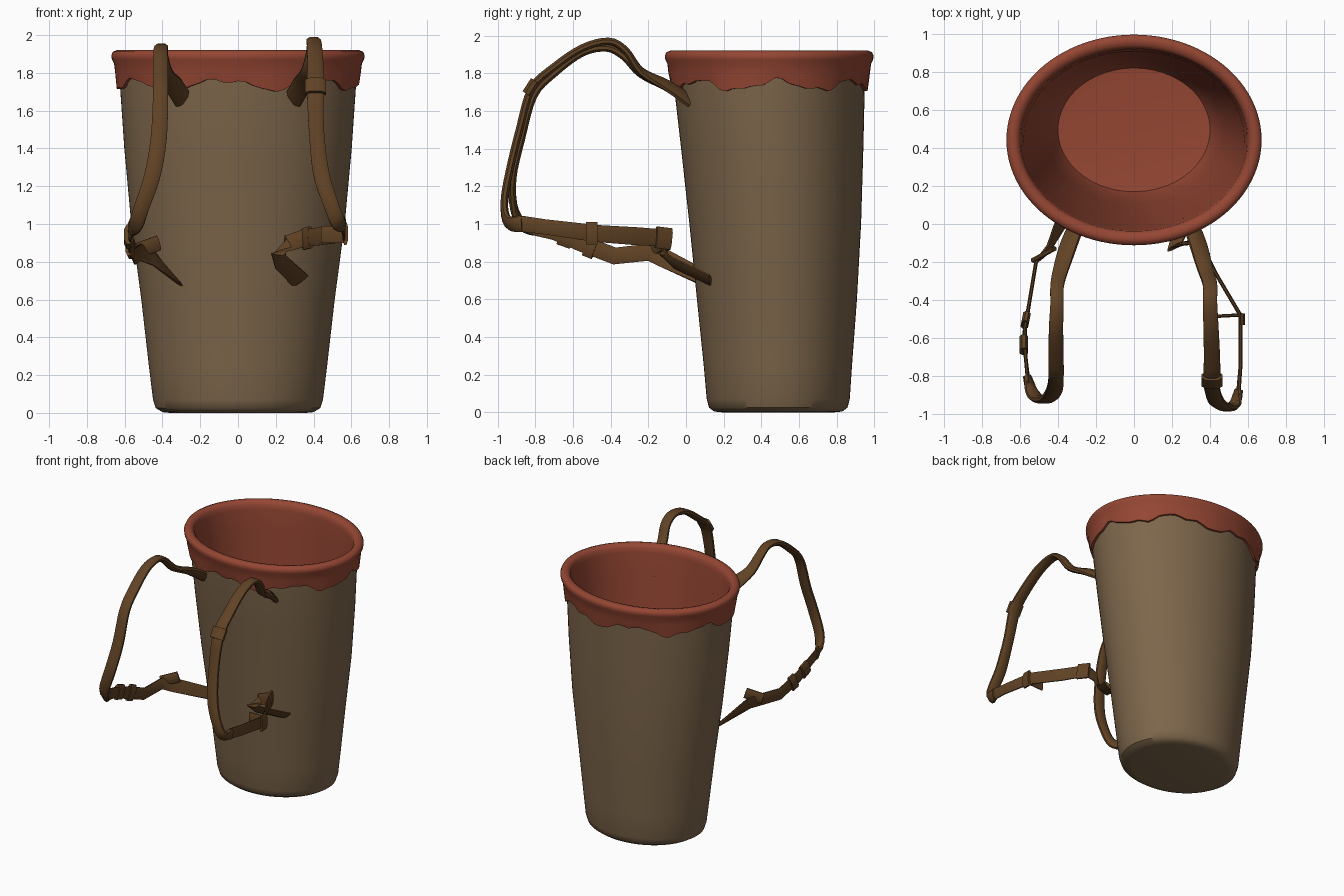
import bpy, bmesh, math
from mathutils import Vector


def material(name, rgb):
    m = bpy.data.materials.new(name)
    m.diffuse_color = (*rgb, 1)
    return m


TAN = material("tan_wicker", (0.205, 0.133, 0.070))
RED = material("red_cloth", (0.300, 0.062, 0.033))
BROWN = material("brown_leather", (0.118, 0.055, 0.018))


def loft(name, rings, mat, cap_start=True, cap_end=True, angle=40):
    """Skin closed rings that all have the same point count."""
    bm = bmesh.new()
    vs = [[bm.verts.new(p) for p in r] for r in rings]
    n = len(vs[0])
    for a, b in zip(vs, vs[1:]):
        for i in range(n):
            j = (i + 1) % n
            bm.faces.new((a[i], a[j], b[j], b[i]))
    if cap_start:
        bm.faces.new(vs[0][::-1])
    if cap_end:
        bm.faces.new(vs[-1])
    bmesh.ops.recalc_face_normals(bm, faces=bm.faces)
    me = bpy.data.meshes.new(name)
    bm.to_mesh(me)
    bm.free()
    me.materials.append(mat)
    ob = bpy.data.objects.new(name, me)
    bpy.context.collection.objects.link(ob)
    bpy.ops.object.select_all(action='DESELECT')
    ob.select_set(True)
    bpy.context.view_layer.objects.active = ob
    bpy.ops.object.shade_smooth_by_angle(angle=math.radians(angle))
    return ob


SEG = 96


def ellipse(rx, ry, cy, z):
    """Ring around the basket; z may be a function of the angle from the front."""
    out = []
    for i in range(SEG):
        t = 2 * math.pi * i / SEG
        out.append((rx * math.sin(t), cy - ry * math.cos(t), z(t) if callable(z) else z))
    return out


# Tapered oval basket body
loft("basket_body", [ellipse(*r) for r in [
    (.36, .30, .49, .0), (.40, .34, .49, .004), (.435, .368, .49, .025),
    (.450, .380, .49, .07), (.472, .394, .488, .25), (.512, .425, .483, .6),
    (.565, .456, .474, 1.0), (.602, .484, .458, 1.4), (.626, .508, .442, 1.75),
    (.628, .510, .442, 1.82)]], TAN, cap_end=False)


# Red cloth: ragged cuff, rolled rim, lining and inner floor in one skin
def ragged(t):
    return 1.737 + .026 * math.cos(7 * (t + .14)) + .010 * math.sin(16 * t) + .006 * math.sin(27 * t + 1)


loft("red_rim_and_lining", [ellipse(*r) for r in [
    (.620, .502, .442, ragged), (.642, .524, .442, ragged), (.650, .535, .442, 1.80),
    (.656, .541, .442, 1.85), (.668, .552, .442, 1.873), (.671, .554, .442, 1.893),
    (.662, .547, .442, 1.912), (.640, .525, .442, 1.921), (.615, .497, .442, 1.915),
    (.600, .480, .442, 1.895), (.594, .476, .442, 1.86), (.580, .464, .444, 1.7),
    (.535, .428, .470, 1.0), (.470, .380, .487, .4), (.425, .347, .495, .12),
    (.400, .325, .495, .065), (.36, .29, .495, .06)]], RED, cap_start=False, angle=50)


def catmull(pts, steps):
    """Smoothly resample a list of tuples."""
    out = []
    for i in range(len(pts) - 1):
        p0, p1, p2 = pts[max(i - 1, 0)], pts[i], pts[i + 1]
        p3 = pts[min(i + 2, len(pts) - 1)]
        for s in range(steps):
            t = s / steps
            out.append(tuple(.5 * (2 * b + (c - a) * t + (2 * a - 5 * b + 4 * c - d) * t * t
                                   + (3 * b - a - 3 * c + d) * t ** 3)
                             for a, b, c, d in zip(p0, p1, p2, p3)))
    return out + [pts[-1]]


def ribbon(name, pts, side, thick, steps):
    """Strap along (x, y, z, twist, width); twist 0 lies flat in x, 90 stands upright."""
    path = catmull(pts, steps) if steps > 1 else pts
    co = [Vector(p[:3]) for p in path]
    rings = []
    for i, p in enumerate(path):
        t = (co[min(i + 1, len(co) - 1)] - co[max(i - 1, 0)]).normalized()
        a = math.radians(p[3])
        w = Vector((side * math.cos(a), 0, math.sin(a)))
        w = (w - t * w.dot(t)).normalized()
        n = t.cross(w)
        rings.append([co[i] + w * u * p[4] / 2 + n * v * thick / 2 for u, v in
                      [(-1, -.4), (-.55, -1), (.55, -1), (1, -.4),
                       (1, .4), (.55, 1), (-.55, 1), (-1, .4)]])
    loft(name, rings, BROWN)


# Shoulder straps, arching from under the rim down to the outer corners
ribbon("right_shoulder_strap", [
    (.29, .02, 1.655, -40, .10), (.335, -.10, 1.735, -30, .10), (.375, -.24, 1.81, -10, .08),
    (.40, -.32, 1.92, 0, .075), (.40, -.41, 1.97, 0, .075), (.405, -.55, 1.935, 0, .08),
    (.41, -.70, 1.835, 0, .085), (.41, -.82, 1.72, 0, .09), (.415, -.885, 1.5, 0, .08),
    (.44, -.94, 1.27, 5, .085), (.49, -.965, 1.11, 20, .08), (.53, -.945, 1.01, 50, .08),
    (.552, -.87, 1.0, 85, .085)], 1, .04, 4)
ribbon("left_shoulder_strap", [
    (-.29, .02, 1.655, -40, .10), (-.34, -.10, 1.735, -30, .10), (-.385, -.24, 1.80, -10, .08),
    (-.405, -.33, 1.89, 0, .07), (-.405, -.42, 1.935, 0, .07), (-.41, -.55, 1.91, 0, .075),
    (-.41, -.70, 1.80, 0, .08), (-.41, -.81, 1.68, 0, .08), (-.42, -.875, 1.45, 0, .085),
    (-.455, -.92, 1.25, 5, .085), (-.51, -.915, 1.09, 20, .08), (-.54, -.87, 1.0, 50, .08),
    (-.562, -.80, .98, 85, .085)], -1, .04, 4)

# Lower straps: flat upright bands folding back into the basket
ribbon("right_lower_strap", [
    (.548, -.90, 1.005, 85, .085), (.56, -.75, .985, 90, .08), (.56, -.48, .95, 90, .09),
    (.43, -.26, .935, 90, .095), (.35, -.10, .925, 90, .09), (.27, -.10, .90, 80, .09),
    (.215, -.12, .84, 45, .09), (.235, -.06, .79, 35, .09), (.33, .13, .70, 30, .10)], 1, .02, 1)
ribbon("left_lower_strap", [
    (-.555, -.84, .99, 85, .085), (-.57, -.70, .955, 90, .08), (-.575, -.56, .90, 90, .09),
    (-.545, -.38, .83, 90, .09), (-.515, -.20, .85, 90, .09), (-.45, -.13, .825, 75, .10),
    (-.33, .12, .70, 40, .11)], -1, .02, 1)


# Knots and folded keepers on the straps
for name, side, a, b, twist, width, thick in [
        ("right_keeper", 1, (.568, -.53, .95), (.568, -.47, .95), 90, .12, .03),
        ("right_loose_end", 1, (.44, -.485, .945), (.57, -.478, .945), 90, .09, .018),
        ("right_shoulder_knot", 1, (.41, -.80, 1.76), (.41, -.845, 1.69), 0, .11, .055),
        ("right_end_knot", 1, (.385, -.16, .93), (.345, -.08, .92), 90, .115, .03),
        ("left_keeper", -1, (-.58, -.67, .945), (-.58, -.60, .92), 90, .11, .045),
        ("left_second_keeper", -1, (-.575, -.53, .89), (-.565, -.48, .87), 90, .12, .04),
        ("left_loose_end", -1, (-.53, -.19, .86), (-.42, -.13, .90), 90, .08, .025)]:
    ribbon(name, [(*a, twist, width), (*b, twist, width)], side, thick, 1)
